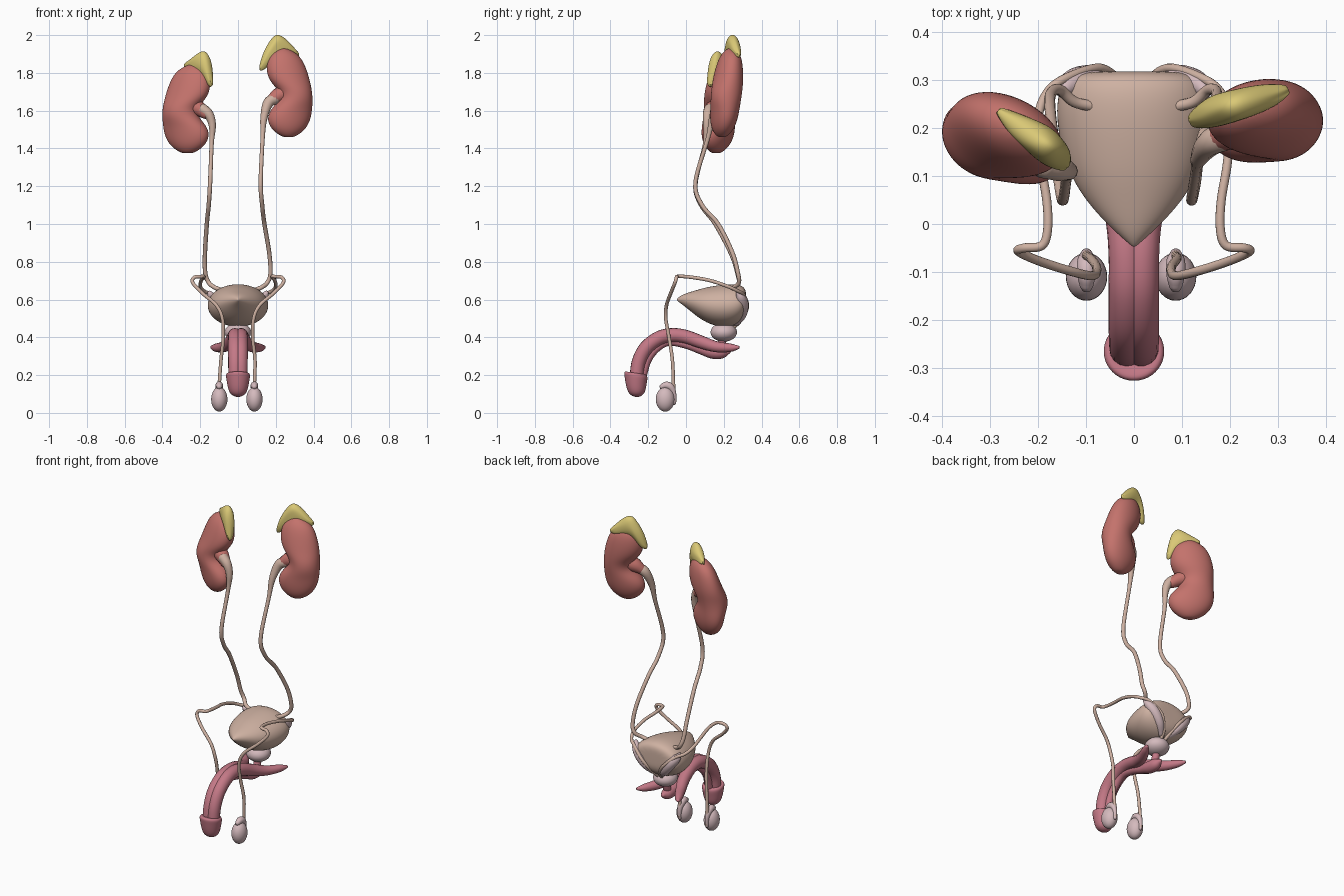
import bpy, bmesh, math, random
from mathutils import Vector as V

random.seed(4)


def mat(name, rgb):
    m = bpy.data.materials.new(name)
    m.diffuse_color = (*rgb, 1)
    return m


RED = mat("kidney_red", (0.55, 0.17, 0.15))
TAN = mat("duct_tan", (0.62, 0.44, 0.36))
YEL = mat("gland_yellow", (0.70, 0.58, 0.18))
PINK = mat("erectile_pink", (0.55, 0.19, 0.24))
PALE = mat("gland_pale_pink", (0.66, 0.49, 0.51))


def skin(name, rings, m, seg=16, sub=2, jitter=0.0):
    """Skin elliptical rings (centre, u, v) into a closed smooth body."""
    bm = bmesh.new()
    loops = []
    for c, u, v in rings:
        loop = []
        for i in range(seg):
            a = math.tau * i / seg
            p = c + u * math.cos(a) + v * math.sin(a)
            p += V([random.uniform(-jitter, jitter) for _ in range(3)])
            loop.append(bm.verts.new(p))
        loops.append(loop)
    for a, b in zip(loops, loops[1:]):
        for i in range(seg):
            j = (i + 1) % seg
            bm.faces.new((a[i], a[j], b[j], b[i]))
    for loop, (c, u, v) in ((loops[0], rings[0]), (loops[-1], rings[-1])):
        pole = bm.verts.new(c)
        for i in range(seg):
            bm.faces.new((loop[i], loop[(i + 1) % seg], pole))
    bmesh.ops.recalc_face_normals(bm, faces=bm.faces)
    for f in bm.faces:
        f.smooth = True
    me = bpy.data.meshes.new(name)
    bm.to_mesh(me)
    bm.free()
    me.materials.append(m)
    ob = bpy.data.objects.new(name, me)
    bpy.context.collection.objects.link(ob)
    if sub:
        ob.modifiers.new("smooth", 'SUBSURF').levels = sub
        ob.modifiers["smooth"].render_levels = sub
    return ob


def spline(pts, n=6):
    """Catmull-Rom through (x, y, z, radius) points."""
    p = [V(q) for q in pts]
    p = [p[0] * 2 - p[1]] + p + [p[-1] * 2 - p[-2]]
    out = []
    for a, b, c, d in zip(p, p[1:], p[2:], p[3:]):
        for i in range(n):
            t = i / n
            out.append((b * 2 + (c - a) * t + (a * 2 - b * 5 + c * 4 - d) * t**2
                        + (b * 3 - a - c * 3 + d) * t**3) / 2)
    return out + [p[-2]]


def tube(name, pts, m, seg=12):
    """Round tube with rounded ends, using a transported frame."""
    q = spline(pts)
    rings, u = [], None
    for i, s in enumerate(q):
        t = (q[min(i + 1, len(q) - 1)] - q[max(i - 1, 0)]).to_3d().normalized()
        if u is None:
            u = t.orthogonal()
        u = (u - t * u.dot(t)).normalized()
        w, c, r = t.cross(u), s.to_3d(), max(s[3], 0.002)
        if i == 0:
            rings.append((c - t * r * 0.7, u * r * 0.6, w * r * 0.6))
        rings.append((c, u * r, w * r))
        if i == len(q) - 1:
            rings.append((c + t * r * 0.7, u * r * 0.6, w * r * 0.6))
    return skin(name, rings, m, seg, 0)


def const(pts, r):
    return [(*p, r) for p in pts]


def flip(pts, s):
    return [(p[0] * s, *p[1:]) for p in pts]


# Kidneys: bean profile (z, medial x, lateral x, half thickness)
bean = [(1.93, .215, .26, .022), (1.895, .16, .33, .056), (1.82, .145, .365, .074),
        (1.755, .165, .383, .082), (1.705, .22, .392, .084), (1.655, .22, .396, .082),
        (1.605, .168, .394, .077), (1.55, .15, .386, .072), (1.495, .18, .355, .056),
        (1.46, .235, .30, .024)]
for side, s, dz, ang, y_top, y_bot in (("left", 1, 0, 12, .24, .19), ("right", -1, -.085, 28, .20, .16)):
    a = math.radians(ang)
    rings = []
    for z, m0, m1, th in bean:
        k = (z - 1.46) / 0.47
        h = (m1 - m0) / 2
        rings.append((V((s * (m0 + m1) / 2, y_bot + (y_top - y_bot) * k, z + dz)),
                      V((s * h, h * math.tan(a), 0)), V((-s * math.sin(a) * th, math.cos(a) * th, 0))))
    skin(side + "_kidney", rings, RED)

# Renal hilum lips
tube("left_hilum", [(.27, .21, 1.70, .05), (.215, .195, 1.68, .042), (.175, .18, 1.655, .028)], RED)
tube("right_hilum", [(-.27, .17, 1.63, .05), (-.215, .145, 1.615, .042), (-.165, .12, 1.58, .028)], RED)

# Ureters, with the funnel-shaped renal pelvis at the top
tube("left_ureter", [(.20, .185, 1.665, .03), (.16, .17, 1.64, .028), (.137, .14, 1.56, .019)] + const(
    [(.13, .115, 1.45), (.12, .05, 1.22), (.128, .085, 1.10), (.14, .17, 1.0), (.165, .245, .85),
     (.172, .275, .74), (.155, .28, .69), (.125, .255, .665), (.085, .245, .65)], .0115), TAN)
tube("right_ureter", [(-.19, .125, 1.61, .03), (-.155, .115, 1.58, .026), (-.136, .11, 1.52, .019)] + const(
    [(-.14, .10, 1.42), (-.148, .05, 1.21), (-.155, .08, 1.10), (-.165, .155, 1.0), (-.175, .24, .84),
     (-.173, .272, .74), (-.155, .28, .69), (-.125, .255, .665), (-.085, .245, .65)], .0115), TAN)

# Adrenal caps: (x, y, z bottom, z top, half thickness)
caps = {"left_adrenal": [(.115, .215, 1.81, 1.835, .012), (.138, .225, 1.81, 1.92, .028), (.172, .235, 1.85, 1.98, .034),
                         (.205, .245, 1.88, 2.012, .035), (.25, .26, 1.885, 1.985, .032), (.295, .272, 1.88, 1.94, .024),
                         (.322, .28, 1.885, 1.905, .01)],
        "right_adrenal": [(-.137, .12, 1.73, 1.75, .012), (-.15, .135, 1.72, 1.87, .03), (-.168, .152, 1.75, 1.915, .036),
                          (-.19, .17, 1.78, 1.922, .036), (-.22, .192, 1.80, 1.895, .032), (-.255, .215, 1.81, 1.87, .022),
                          (-.283, .237, 1.83, 1.847, .01)]}
for name, rows in caps.items():
    d = V((rows[-1][0] - rows[0][0], rows[-1][1] - rows[0][1], 0)).normalized()
    n = V((-d.y, d.x, 0))
    skin(name, [(V((x, y, (b + t) / 2)), n * th, V((0, 0, (t - b) / 2))) for x, y, b, t, th in rows],
         YEL, 12, 2, .004)

# Bladder: (y, z bottom, z top, half width)
blad = [(-.047, .595, .605, .004), (-.03, .58, .62, .024), (0, .558, .634, .058), (.05, .515, .65, .104),
        (.10, .48, .665, .135), (.15, .46, .675, .153), (.20, .452, .682, .163), (.25, .456, .685, .166),
        (.295, .48, .678, .155), (.318, .52, .655, .12)]
skin("bladder", [(V((0, y, (b + t) / 2)), V((w, 0, 0)), V((0, 0, (t - b) / 2))) for y, b, t, w in blad], TAN)


# Ellipsoid helper for prostate and testes
def ball(name, c, r, m):
    bpy.ops.mesh.primitive_uv_sphere_add(segments=32, ring_count=16, radius=1, location=c)
    ob = bpy.context.object
    ob.name, ob.scale = name, r
    ob.data.materials.append(m)
    bpy.ops.object.shade_smooth()


ball("prostate", (0, .20, .427), (.07, .07, .05), PALE)
tube("membranous_urethra", const([(0, .20, .43), (0, .19, .37), (0, .17, .32)], .022), PINK)

# Shaft underside with bulb, then the glans
tube("corpus_spongiosum", [(0, .225, .325, .014), (0, .19, .32, .032), (0, .14, .322, .035), (0, .08, .338, .028),
                           (0, 0, .365, .025), (0, -.09, .378, .023), (0, -.155, .345, .023),
                           (0, -.205, .28, .023), (0, -.235, .18, .023)], PINK, 16)
glans = [(.208, .035, -.266), (.214, .056, -.267), (.203, .066, -.266), (.185, .064, -.265), (.15, .058, -.264),
         (.115, .05, -.262), (.095, .036, -.261), (.085, .014, -.26)]
skin("glans", [(V((0, y, z)), V((r, 0, 0)), V((0, r * .97, r * -.15 if z > .17 else 0))) for z, r, y in glans], PINK)

# Mirrored pairs
for side, s in (("left", 1), ("right", -1)):
    tx = .087 if s > 0 else .099
    tube(side + "_corpus_cavernosum", flip(
        [(.138, .275, .347, .01), (.115, .235, .345, .022), (.075, .16, .35, .029), (.04, .08, .375, .034),
         (.022, 0, .403, .036), (.016, -.07, .412, .037), (.015, -.14, .397, .038), (.015, -.21, .345, .038),
         (.015, -.25, .27, .037), (.015, -.264, .18, .036)], s), PINK, 16)
    tube(side + "_seminal_vesicle", flip(
        [(.02, .26, .475, .018), (.06, .292, .52, .028), (.10, .30, .57, .032), (.135, .29, .61, .026),
         (.15, .275, .635, .013)], s), PALE)
    ball(side + "_testis", (s * tx, -.11, .072), (.043, .05, .065), PALE)
    tube(side + "_epididymis", flip(
        [(tx, -.13, .138, .014), (tx, -.105, .146, .02), (tx, -.08, .135, .02), (tx, -.064, .10, .013),
         (tx, -.062, .05, .01)], s), PALE)
    # Vas deferens: up from the testis, over the bladder, down behind it
    tube(side + "_vas_deferens", flip(const(
        [(tx, -.06, .06), (tx, -.066, .15), (.09, -.072, .28), (.078, -.09, .40), (.083, -.107, .50),
         (.115, -.103, .57), (.19, -.08, .635), (.24, -.058, .69), (.23, -.05, .718), (.192, -.045, .722),
         (.18, -.01, .722), (.182, .05, .715), (.195, .13, .70), (.20, .22, .67), (.18, .275, .645),
         (.14, .305, .625), (.07, .325, .56), (.025, .29, .49), (.012, .25, .45)], .0095), s), TAN)
